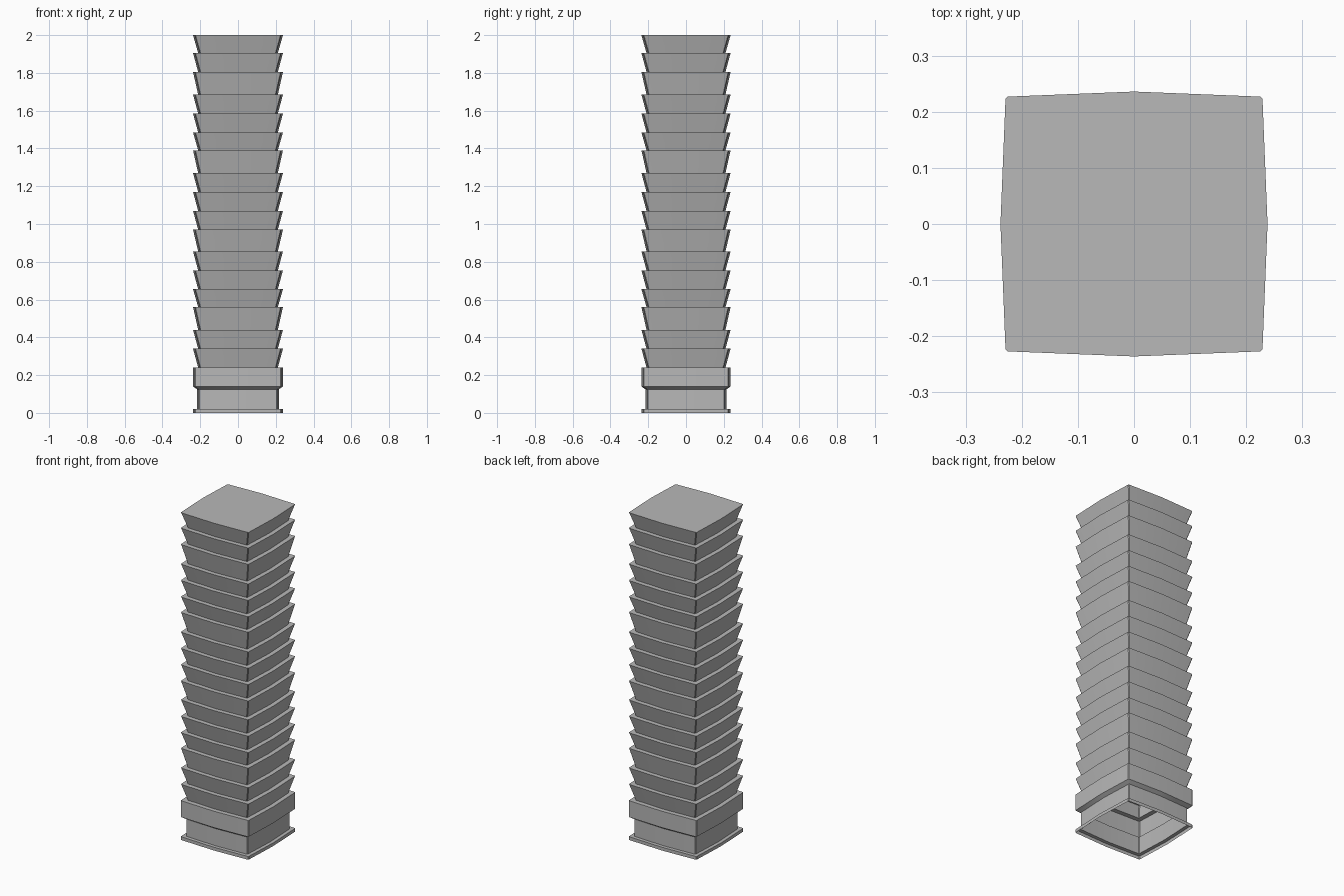
import bpy
import bmesh
import math

if "Cube" in bpy.data.objects:
    bpy.data.objects.remove(bpy.data.objects["Cube"], do_unlink=True)

grey = bpy.data.materials.new("plain_grey")
grey.use_nodes = True
colour = (0.48, 0.48, 0.48, 1)
grey.diffuse_color = colour
grey.node_tree.nodes["Principled BSDF"].inputs["Base Color"].default_value = colour

MID_X, MID_Y = 0.238, 0.236     # half widths at the middle of the bowed sides
BOW, CHAMFER = 0.009, 0.004     # side bulge and corner cut


def plan(inset):
    """Square plan with bowed sides and slightly cut corners."""
    mx, my = MID_X - inset, MID_Y - inset
    cx, cy = mx - BOW, my - BOW
    quarter = [(mx, 0), (cx, cy - CHAMFER), (cx - CHAMFER, cy), (0, my)]
    points = quarter[:]
    points += [(-x, y) for x, y in reversed(quarter[:-1])]
    points += [(-x, -y) for x, y in quarter[1:]]
    points += [(x, -y) for x, y in reversed(quarter[1:-1])]
    return points


def loft(name, profile, cap=False):
    """Skin a list of (inset, height) rings into an open shell."""
    bm = bmesh.new()
    rings = [[bm.verts.new((x, y, z)) for x, y in plan(inset)]
             for inset, z in profile]
    for low, high in zip(rings, rings[1:]):
        count = len(low)
        for i in range(count):
            j = (i + 1) % count
            bm.faces.new((low[i], low[j], high[j], high[i]))
    if cap:
        bm.faces.new(rings[-1])
    mesh = bpy.data.meshes.new(name)
    bm.to_mesh(mesh)
    bm.free()
    mesh.materials.append(grey)
    obj = bpy.data.objects.new(name, mesh)
    bpy.context.collection.objects.link(obj)
    bpy.ops.object.select_all(action='DESELECT')
    obj.select_set(True)
    bpy.context.view_layer.objects.active = obj
    bpy.ops.object.shade_smooth_by_angle(angle=math.radians(25))
    return obj


BASE_INSET, TIER_INSET = 0.021, 0.027

# Ground floor: plinth, recessed wall and projecting collar
loft("plinth", [(0, 0), (0, 0.02), (BASE_INSET, 0.02)])
loft("base_wall", [(BASE_INSET, 0.02), (BASE_INSET, 0.125)])
loft("collar", [(BASE_INSET, 0.125), (0, 0.14), (0, 0.24), (TIER_INSET, 0.24)])

# Flared storeys, each with a narrow ledge on top
levels = [0.24, 0.34, 0.44, 0.56, 0.655, 0.755, 0.855, 0.97, 1.07,
          1.17, 1.27, 1.39, 1.485, 1.585, 1.685, 1.805, 1.905, 2.0]
for n, (bottom, top) in enumerate(zip(levels, levels[1:]), 1):
    is_roof = top == levels[-1]
    sides = [(TIER_INSET, bottom), (0, top)]
    if not is_roof:
        sides.append((TIER_INSET, top))
    loft(f"storey_{n}", sides, cap=is_roof)
